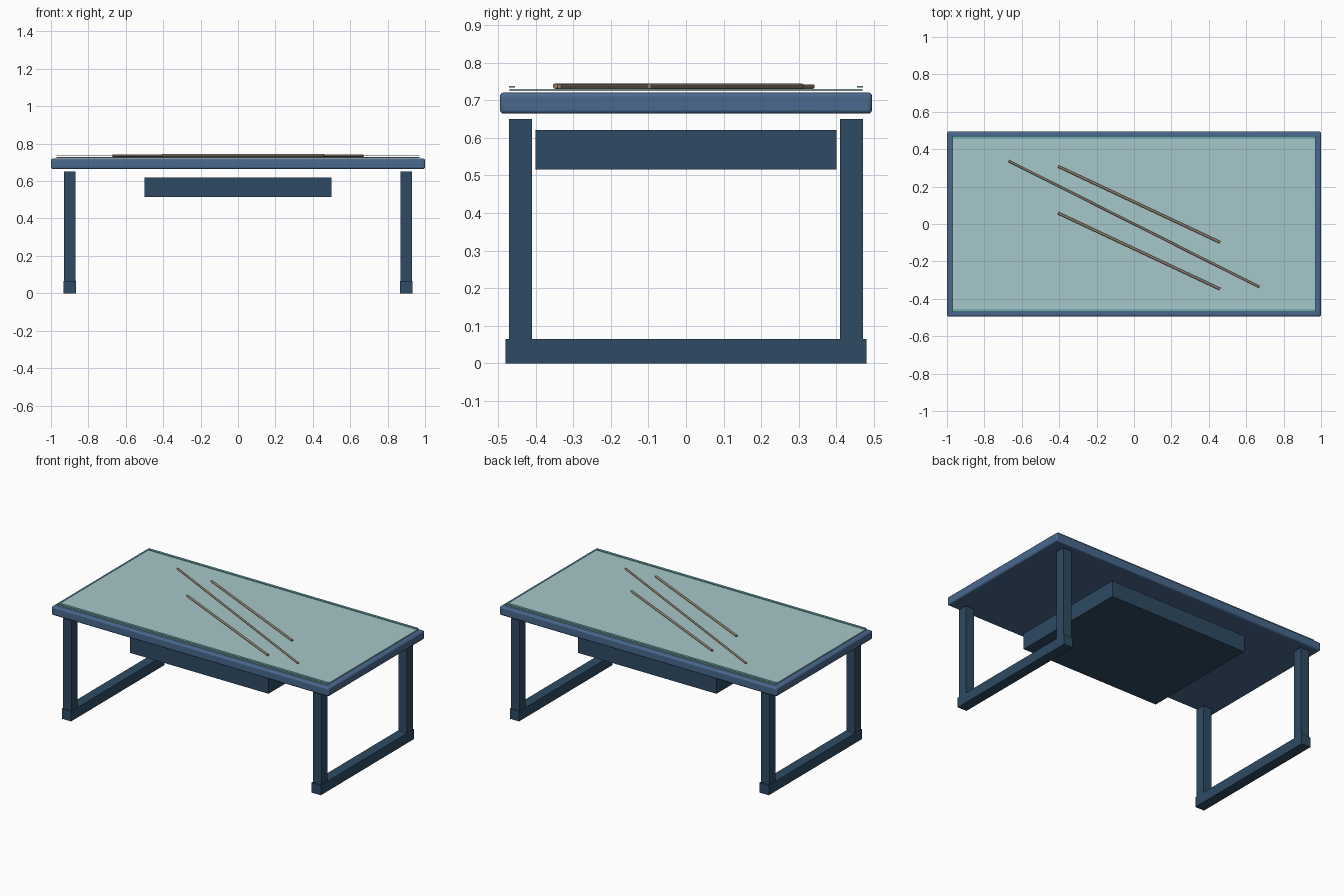
import bpy
from mathutils import Vector

cube = bpy.data.objects.get("Cube")
if cube:
    bpy.data.objects.remove(cube, do_unlink=True)


def material(name, rgb):
    m = bpy.data.materials.new(name)
    m.use_nodes = True
    color = (*[(c / 255) ** 2.2 for c in rgb], 1)
    m.diffuse_color = color
    m.node_tree.nodes["Principled BSDF"].inputs["Base Color"].default_value = color
    return m


slate = material("slate blue", (74, 104, 140))
navy = material("dark navy", (50, 76, 99))
aqua = material("pale aqua glass", (165, 198, 200))
teal = material("teal edge", (112, 172, 178))
bronze = material("bronze", (140, 122, 108))


def box(name, low, high, mat, bevel=0):
    low, high = Vector(low), Vector(high)
    bpy.ops.mesh.primitive_cube_add(size=1, location=(low + high) / 2)
    ob = bpy.context.object
    ob.name = name
    ob.scale = high - low
    bpy.ops.object.transform_apply(location=False, rotation=False, scale=True)
    ob.data.materials.append(mat)
    if bevel:
        mod = ob.modifiers.new("Rounded edges", "BEVEL")
        mod.width = bevel
        mod.segments = 3
        bpy.ops.object.shade_smooth_by_angle()
    return ob


def rod(name, start, end, radius, mat):
    start, end = Vector(start), Vector(end)
    axis = end - start
    bpy.ops.mesh.primitive_cylinder_add(vertices=12, radius=radius, depth=axis.length,
                                        location=(start + end) / 2)
    ob = bpy.context.object
    ob.name = name
    ob.rotation_euler = axis.to_track_quat("Z", "Y").to_euler()
    ob.data.materials.append(mat)
    bpy.ops.object.shade_smooth_by_angle()


# Top slab, glass sheet and drawer
box("table_top", (-1, -0.495, 0.664), (1, 0.495, 0.72), slate, 0.01)
box("glass_sheet", (-0.97, -0.47, 0.724), (0.97, 0.47, 0.73), aqua)
box("drawer", (-0.5, -0.4, 0.515), (0.5, 0.4, 0.62), navy)

# Raised glass edge strips along the long sides
for side, y in (("front", -0.463), ("back", 0.463)):
    box(side + "_edge_strip", (-0.97, y - 0.008, 0.733), (0.97, y + 0.008, 0.738), teal)

# Leg frames: two posts on a floor rail at each end
for side, x in (("left", 0.9), ("right", -0.9)):
    box(side + "_floor_rail", (x - 0.033, -0.48, 0), (x + 0.033, 0.48, 0.065), navy)
    for end, y in (("front", -0.44), ("back", 0.44)):
        box(f"{side}_{end}_leg", (x - 0.031, y - 0.031, 0.065),
            (x + 0.031, y + 0.031, 0.65), navy)

# Diagonal inlay rods lying on the glass
rod("center_rod", (-0.67, 0.337, 0.736), (0.67, -0.337, 0.736), 0.006, bronze)
for name, y in (("back_rod", 0.105), ("front_rod", -0.145)):
    rod(name, (-0.405, y + 0.203, 0.737), (0.46, y - 0.203, 0.737), 0.007, bronze)
